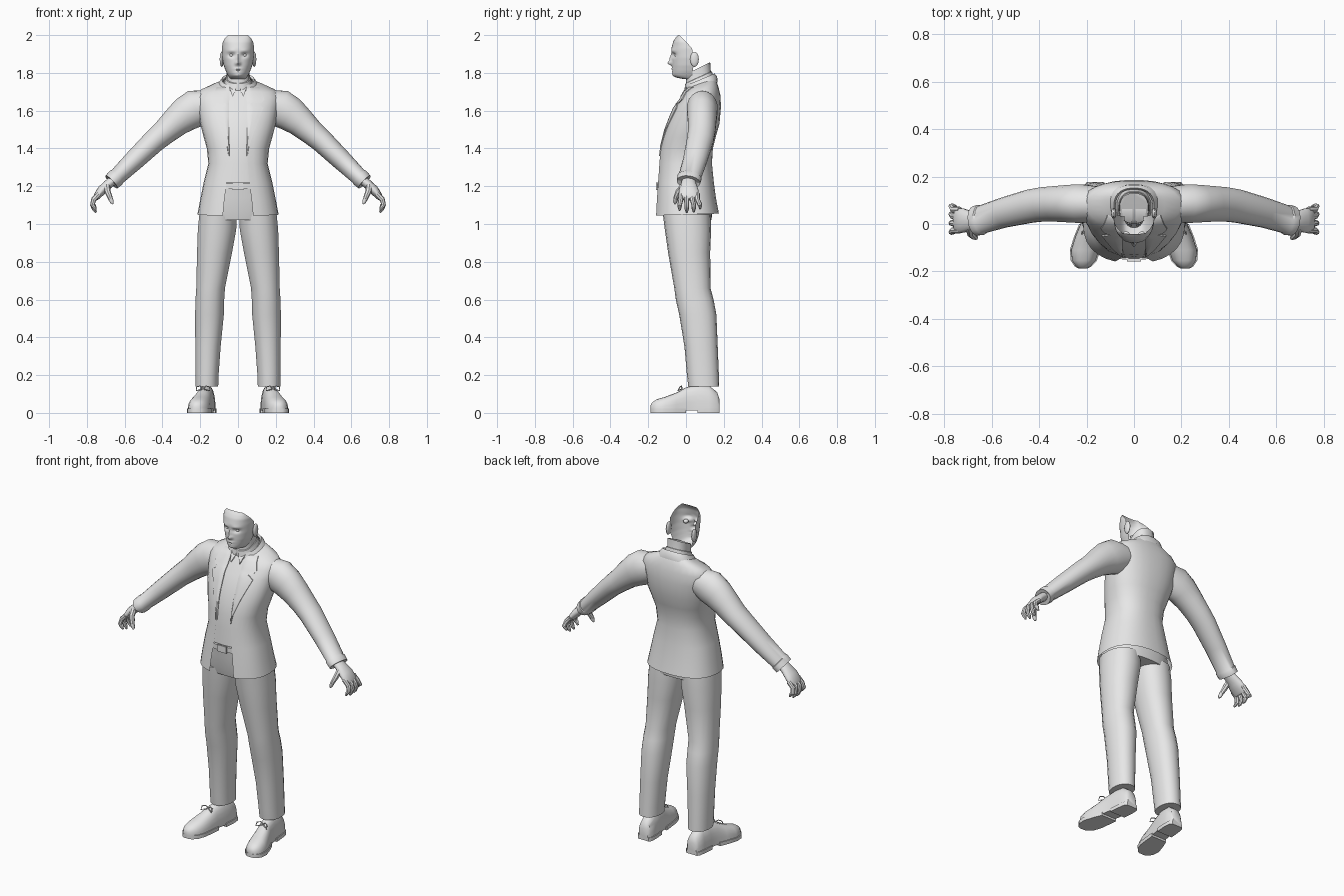
import bpy, bmesh, math
from mathutils import Vector
from mathutils.bvhtree import BVHTree

grey = bpy.data.materials.new("plain_grey")
grey.diffuse_color = (0.8, 0.8, 0.8, 1)


def grid(name, rows, closed=True, caps=(True, True)):
    """Skin a list of equal-length point rows."""
    bm = bmesh.new()
    vs = [[bm.verts.new(p) for p in r] for r in rows]
    n = len(rows[0])
    for a, b in zip(vs, vs[1:]):
        for i in range(n if closed else n - 1):
            j = (i + 1) % n
            bm.faces.new((a[i], a[j], b[j], b[i]))
    if closed and caps[0]:
        bm.faces.new(vs[0])
    if closed and caps[1]:
        bm.faces.new(vs[-1])
    bmesh.ops.recalc_face_normals(bm, faces=bm.faces)
    me = bpy.data.meshes.new(name)
    bm.to_mesh(me)
    bm.free()
    me.materials.append(grey)
    ob = bpy.data.objects.new(name, me)
    bpy.context.collection.objects.link(ob)
    return ob


def spow(v, e):
    return math.copysign(abs(v) ** e, v)


def ring(z, w, yf, yb, cx=0, tilt=0, gap=0, n=28, e=2.4):
    """Horizontal superellipse from the front round to the front, with an optional front gap."""
    t0 = math.asin((gap / w) ** (e / 2)) if gap else 0
    cy, ry = (yf + yb) / 2, (yb - yf) / 2
    pts = []
    for i in range(n):
        t = t0 + (2 * math.pi - 2 * t0) * i / ((n - 1) if gap else n)
        y = -ry * spow(math.cos(t), 2 / e)
        pts.append((cx + w * spow(math.sin(t), 2 / e), cy + y, z + tilt * y))
    return pts


def tube(name, path, n=12, caps=(True, True)):
    """Skin ellipses along a path of (x, y, z, radius across, radius along y)."""
    rows = []
    c = [Vector(p[:3]) for p in path]
    for k, p in enumerate(path):
        d = (c[min(k + 1, len(c) - 1)] - c[max(k - 1, 0)]).normalized()
        v = d.cross(Vector((0, 1, 0))).normalized()
        u = v.cross(d)
        rows.append([c[k] + v * p[3] * math.cos(a) + u * p[4] * math.sin(a)
                     for a in (2 * math.pi * i / n for i in range(n))])
    return grid(name, rows, True, caps)


def lerp(table, z, k):
    """Column k of a table sorted by its first column."""
    for a, b in zip(table, table[1:]):
        if a[0] <= z <= b[0]:
            return a[k] + (b[k] - a[k]) * (z - a[0]) / (b[0] - a[0])
    return table[0][k] if z < table[0][0] else table[-1][k]


def ball(name, loc, size):
    rows = [[(loc[0] + size[0] * math.sin(p) * math.cos(a), loc[1] + size[1] * math.sin(p) * math.sin(a),
              loc[2] + size[2] * math.cos(p)) for a in (math.pi * i / 6 for i in range(12))]
            for p in (0.05 + 3.04 * k / 8 for k in range(9))]
    return grid(name, rows)


# Jacket body, open at the front: z, half width, front y, back y, tilt, front gap
body = [(1.05, .215, -.165, .175, .03, .08), (1.13, .2, -.16, .16, .02, .072),
        (1.22, .182, -.152, .148, 0, .06), (1.32, .157, -.145, .138, 0, .052),
        (1.4, .165, -.137, .143, 0, .048), (1.46, .182, -.125, .158, 0, .05),
        (1.53, .2, -.103, .178, 0, .052), (1.62, .215, -.065, .186, .02, .052),
        (1.675, .222, -.03, .182, .1, .05), (1.71, .195, -.015, .172, .18, .046),
        (1.735, .13, .0, .16, .3, .042), (1.75, .085, .01, .15, .38, .038)]
jacket = grid("jacket", [ring(z, w, f, b, 0, t, g) for z, w, f, b, t, g in body], False)

# Shirt and hips inside the jacket
shirt = grid("shirt", [ring(z, w - .012, f + .006, b - .012, 0, t) for z, w, f, b, t, g in body[2:]])
grid("trouser_hips", [ring(1.02, .185, -.115, .135), ring(1.07, .2, -.128, .14),
                      ring(1.14, .185, -.138, .142), ring(1.215, .172, -.148, .136)])

# Belt and buckle
grid("belt", [ring(z, .174, -.152, .138) for z in (1.185, 1.215)])
grid("buckle", [[(x, y, z) for x, z in ((-.03, 1.18), (.03, 1.18), (.03, 1.22), (-.03, 1.22))]
                for y in (-.148, -.158)])

# Thin cloth plates that follow the front of the suit
trees = [BVHTree.FromPolygons([v.co for v in o.data.vertices], [p.vertices for p in o.data.polygons])
         for o in (jacket, shirt)]


def front(x, z):
    hits = [t.ray_cast(Vector((x, -1, z)), Vector((0, 1, 0)))[0] for t in trees]
    return min([h.y for h in hits if h] or [.02])


def plate(name, outline, s, lift, cols=5):
    """outline rows are (z, inner x, outer x)."""
    rows = []
    for z, a, b in outline:
        xs = [a + (b - a) * i / cols for i in range(cols + 1)]
        ys = [front(s * x, z) for x in xs]
        rows.append([(s * x, y - lift, z) for x, y in zip(xs, ys)]
                    + [(s * x, y + .004, z) for x, y in reversed(list(zip(xs, ys)))])
    return grid(name, rows)


lapel = [(1.36, .046, .05), (1.41, .046, .058), (1.5, .048, .09), (1.57, .048, .117), (1.615, .048, .135),
         (1.638, .048, .1), (1.642, .047, .125), (1.66, .046, .14), (1.70, .044, .125), (1.725, .05, .112)]

# Neck and collars
grid("neck", [ring(1.70, .068, .0, .15, tilt=.3), ring(1.77, .06, .0, .132, tilt=.45),
              ring(1.825, .06, .002, .128, tilt=.5)], True, (True, False))
grid("shirt_collar", [ring(1.725, .078, -.012, .15, 0, .45, .012), ring(1.775, .065, -.004, .138, 0, .45, .008),
                      ring(1.778, .061, .004, .134, 0, .45, .008)], False)
grid("jacket_collar", [ring(1.715, .118, -.012, .168, 0, .4, .05), ring(1.745, .1, -.004, .165, 0, .42, .045),
                       ring(1.765, .085, .0, .152, 0, .42, .04), ring(1.755, .078, .006, .146, 0, .42, .04)], False)

# Face shell, open at the back: z, front y, rim y, half width
face = [(1.768, -.015, .035, .04), (1.776, -.055, .032, .046), (1.79, -.069, .034, .055), (1.81, -.071, .036, .065),
        (1.84, -.073, .04, .076), (1.88, -.074, .04, .084), (1.93, -.077, .032, .086),
        (1.965, -.068, .0, .08), (1.985, -.056, -.02, .068), (2.0, -.042, -.034, .052)]


def bump(x, z, cx, cz, sx, sz):
    return math.exp(-((x - cx) / sx) ** 2 - ((z - cz) / sz) ** 2)


rows = []
for k in range(37):
    z = 1.768 + .232 * k / 36
    f, r, w = (lerp(face, z, c) for c in (1, 2, 3))
    row = []
    for i in range(33):
        t = math.pi * (i / 32 - .5)
        x = w * spow(math.sin(t), .9)
        y = r + (f - r) * math.cos(t) ** .85
        y -= .022 * bump(x, z, 0, .0 + 1.851, .012, .011) + .013 * bump(x, z, 0, 1.875, .009, .022)
        y += .014 * bump(abs(x), z, .033, 1.894, .018, .011)
        y -= .005 * bump(abs(x), z, .035, 1.917, .026, .008)
        y -= .008 * bump(x, z, 0, 1.815, .022, .011) - .008 * bump(x, z, 0, 1.814, .022, .003)
        y -= .006 * bump(x, z, 0, 1.787, .02, .01)
        row.append((x, y, z))
    rows.append(row)
grid("face", rows, False)

# Trouser legs: z, centre x, half width, front y, back y
leg = [(.14, .165, .061, .012, .176), (.2, .164, .062, .005, .174), (.35, .159, .068, -.008, .168),
       (.52, .151, .077, -.036, .161), (.6, .149, .077, -.054, .146), (.66, .145, .077, -.062, .13),
       (.85, .124, .094, -.095, .128), (.97, .111, .103, -.112, .133), (1.05, .106, .1, -.122, .13)]

# Shoes: y, centre x, half width, height
shoe = [(.178, .163, .03, .07), (.165, .163, .041, .11), (.12, .165, .046, .145), (.06, .17, .046, .15),
        (.0, .18, .046, .135), (-.05, .193, .054, .108), (-.11, .206, .06, .085), (-.155, .212, .05, .072),
        (-.18, .215, .03, .055), (-.188, .216, .014, .038)]

for s, side in ((1, "left"), (-1, "right")):
    plate(side + "_lapel", lapel, s, .006)
    plate(side + "_collar_point", [(1.675, .027, .029), (1.70, .017, .038), (1.725, .008, .046),
                                   (1.745, .006, .05)], s, .012, 3)
    # Ears and eyes
    ball(side + "_ear", (s * .086, .045, 1.872), (.011, .023, .04))
    ball(side + "_eye", (s * .033, -.046, 1.894), (.015, .015, .012))
    # Sleeve with a turned-in cuff
    arm = [(.16, .085, 1.63, .08, .075), (.225, .086, 1.612, .1, .083), (.275, .086, 1.583, .093, .08),
           (.33, .085, 1.54, .079, .076), (.385, .083, 1.49, .068, .073), (.44, .075, 1.443, .062, .071),
           (.55, .048, 1.337, .054, .064), (.64, .02, 1.25, .045, .06), (.645, .018, 1.246, .049, .065),
           (.67, .013, 1.222, .046, .063), (.664, .014, 1.228, .036, .045)]
    tube(side + "_sleeve", [(s * p[0],) + p[1:] for p in arm], 18)
    # Palm, fingers and thumb
    palm = [(.65, .015, 1.24, .026, .035), (.685, .014, 1.212, .025, .04), (.72, .014, 1.18, .025, .052),
            (.748, .015, 1.145, .019, .054), (.756, .015, 1.13, .01, .05)]
    tube(side + "_palm", [(s * p[0],) + p[1:] for p in palm], 14)
    for k, (y, tip) in enumerate(((-.027, 1.072), (.003, 1.06), (.033, 1.062), (.06, 1.08))):
        bend = y * 1.25
        path = [(.735, y, 1.16, .014, .013), (.764, y, 1.13, .014, .0135), (.771, bend, 1.1, .012, .012),
                (.762, bend, tip + .018, .011, .011), (.752, bend, tip, .005, .005)]
        tube(f"{side}_finger_{k + 1}", [(s * p[0],) + p[1:] for p in path], 8)
    thumb = [(.695, -.015, 1.2, .018, .018), (.69, -.04, 1.17, .016, .016), (.677, -.053, 1.14, .013, .013),
             (.668, -.057, 1.118, .011, .011), (.663, -.058, 1.106, .005, .005)]
    tube(side + "_thumb", [(s * p[0],) + p[1:] for p in thumb], 8)
    # Trouser leg
    grid(side + "_trouser_leg", [ring(z, w, f, b, s * cx, n=18, e=2.2) for z, cx, w, f, b in leg])
    # Shoe upper, sole and heel
    grid(side + "_shoe", [[(s * cx + w * spow(math.cos(a), .8), y, .012 + (h - .012) * math.sin(a) ** .8)
                           for a in (math.pi * min(i / 12, .99999) for i in range(13))]
                          for y, cx, w, h in shoe])
    for part, cut in (("_sole", shoe[4:]), ("_heel", shoe[:4])):
        grid(side + part, [[(s * cx + a * (w + .005), y, z) for a, z in ((-1, 0), (1, 0), (1, .022), (-1, .022))]
                           for y, cx, w, h in cut])
    # Lace bow
    for k, d in enumerate((-1, 1)):
        tube(f"{side}_lace_{k + 1}", [(s * .185 + d * a, -.02 - b, c, .003, .003) for a, b, c in
                                      ((0, 0, .128), (.016, .004, .142), (.034, .012, .138), (.036, .022, .118),
                                       (.018, .012, .122), (.004, .004, .126))], 6)

# Smooth shading with crisp creases
for ob in bpy.data.objects:
    ob.select_set(True)
bpy.context.view_layer.objects.active = jacket
bpy.ops.object.shade_smooth_by_angle(angle=math.radians(42))
